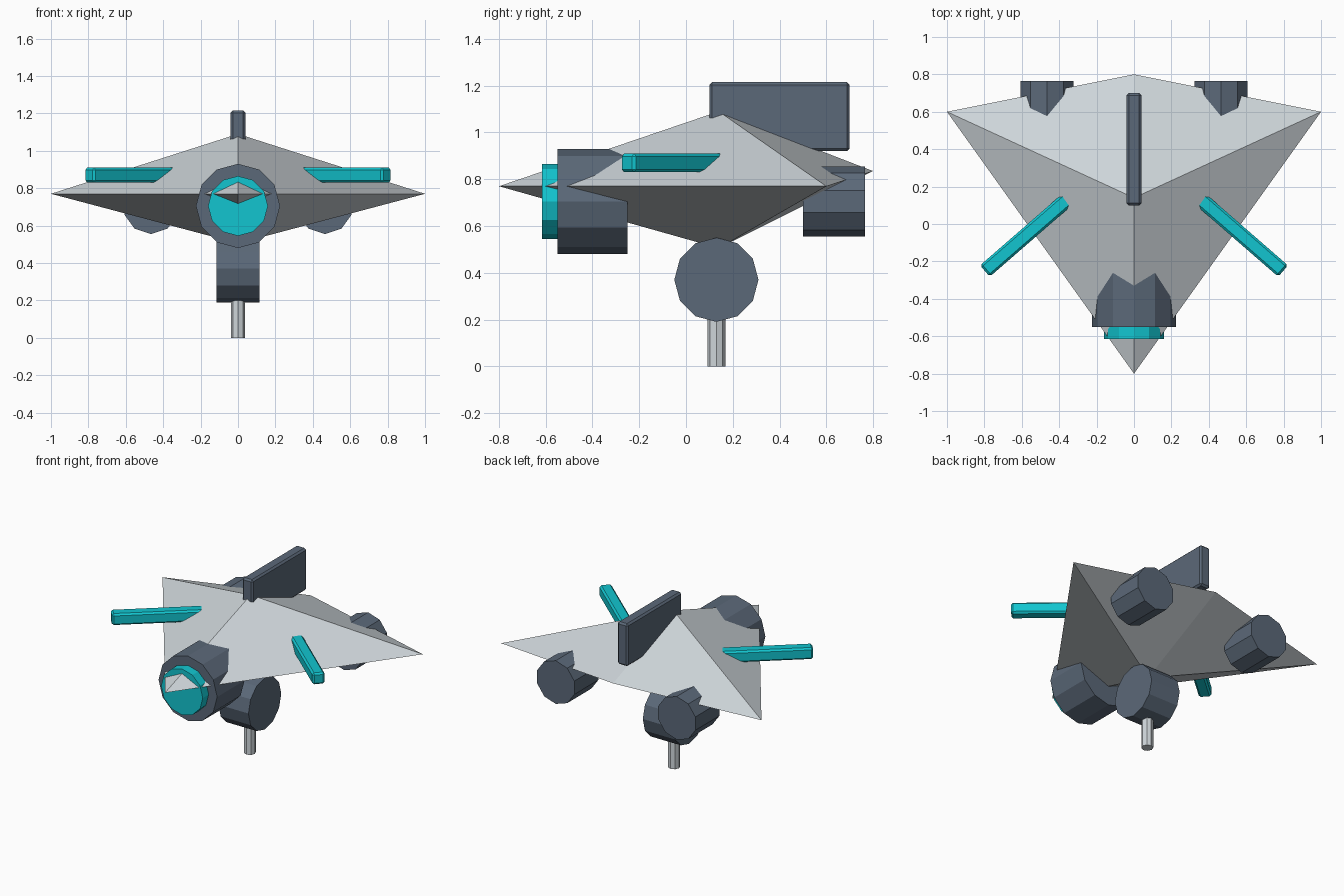
import bpy
import math

default = bpy.data.objects.get("Cube")
if default:
    bpy.data.objects.remove(default, do_unlink=True)


def material(name, r, g, b):
    m = bpy.data.materials.new(name)
    m.use_nodes = True
    colour = (r, g, b, 1)
    m.diffuse_color = colour
    m.node_tree.nodes["Principled BSDF"].inputs["Base Color"].default_value = colour
    return m


hull_grey = material("hull light grey", 0.62, 0.67, 0.70)
slate = material("slate grey", 0.105, 0.14, 0.19)
teal = material("bright teal", 0.006, 0.56, 0.63)


def cylinder(name, mat, sides, radius, length, centre, rotation=(0, 0, 0)):
    bpy.ops.mesh.primitive_cylinder_add(vertices=sides, radius=radius, depth=length,
                                        location=centre, rotation=rotation)
    ob = bpy.context.object
    ob.name = name
    ob.data.materials.append(mat)
    return ob


def bevelled_box(name, mat, size, centre, turn=0):
    bpy.ops.mesh.primitive_cube_add(size=1, location=centre, rotation=(0, 0, turn))
    ob = bpy.context.object
    ob.name = name
    ob.scale = size
    bpy.ops.object.transform_apply(location=False, rotation=False, scale=True)
    bevel = ob.modifiers.new("edge bevel", 'BEVEL')
    bevel.width = 0.012
    bevel.segments = 1
    ob.data.materials.append(mat)
    return ob


# Faceted hull: ring of nose, wing tips and tail, closed above and below
ring = [(0, -0.8, 0.77), (1, 0.6, 0.77), (0, 0.8, 0.835), (-1, 0.6, 0.77)]
peaks = [(0, 0.14, 1.09), (0, 0.14, 0.505)]
faces = []
for i in range(4):
    j = (i + 1) % 4
    faces += [(i, j, 4), (j, i, 5)]
mesh = bpy.data.meshes.new("hull")
mesh.from_pydata(ring + peaks, [], faces)
mesh.materials.append(hull_grey)
hull = bpy.data.objects.new("hull", mesh)
bpy.context.collection.objects.link(hull)

# Nose collar and its glowing disc
along_y = (math.pi / 2, 0, 0)
cylinder("nose_collar", slate, 12, 0.225, 0.30, (0, -0.40, 0.705), along_y)
cylinder("nose_disc", teal, 12, 0.16, 0.10, (0, -0.565, 0.705), along_y)

# Belly drum and support post
drum = cylinder("belly_drum", slate, 12, 0.18, 0.23, (0, 0.13, 0.37),
                (0, math.pi / 2, 0))
cylinder("support_post", hull_grey, 8, 0.038, 0.30, (0, 0.13, 0.15))

# Top fin
bevelled_box("top_fin", slate, (0.08, 0.60, 0.295), (0, 0.40, 1.0675))

# Paired rear engines and swept side rods
for side, s in (("left", 1), ("right", -1)):
    cylinder(side + "_engine", slate, 10, 0.15, 0.265, (s * 0.465, 0.6325, 0.705), along_y)
    bevelled_box(side + "_side_rod", teal, (0.70, 0.08, 0.08),
                 (s * 0.533, -0.022, 0.87), -s * math.radians(41))
